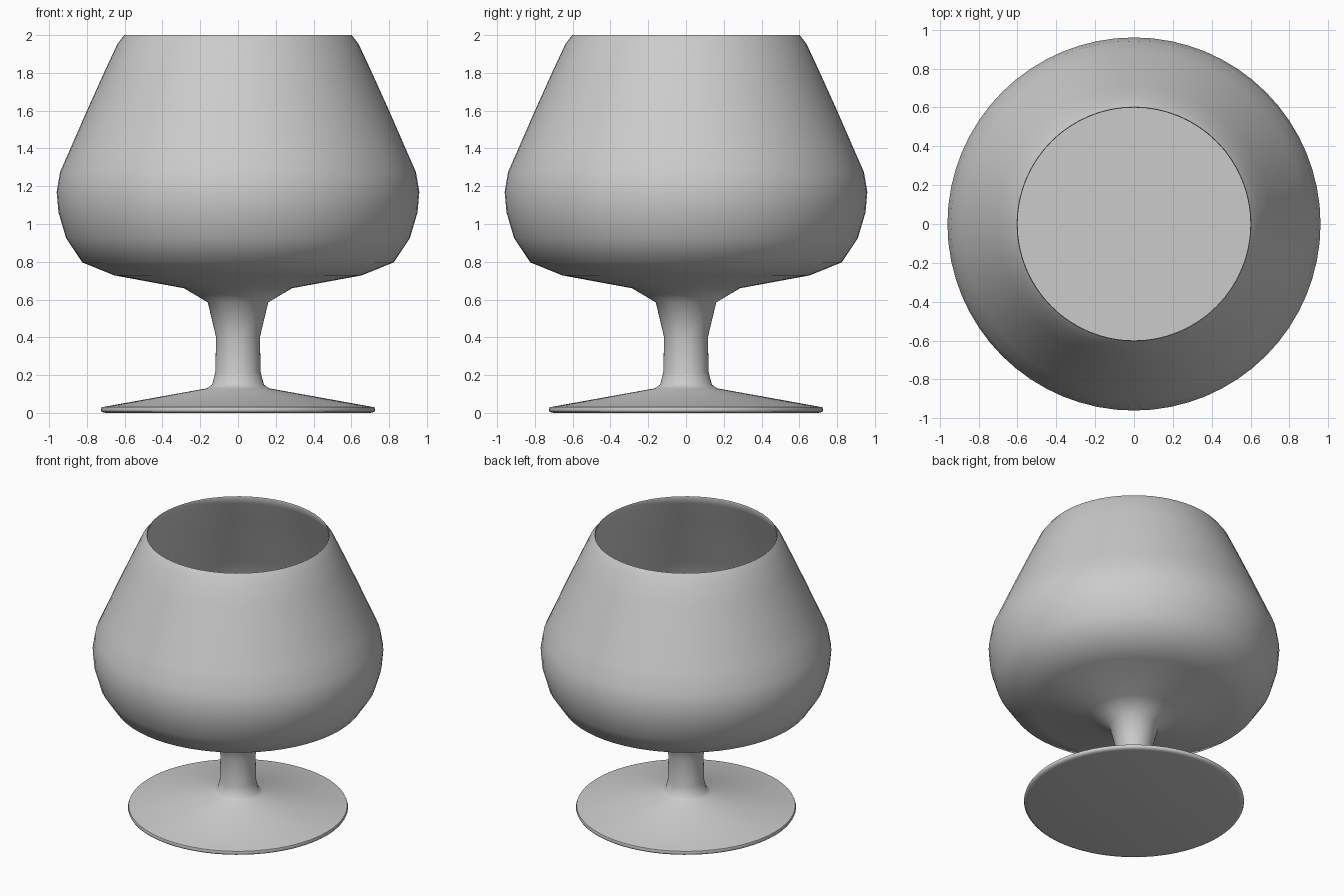
import bpy, bmesh, math

if "Cube" in bpy.data.objects:
    bpy.data.objects.remove(bpy.data.objects["Cube"])

SEGMENTS = 64


def lathe(name, profile, angle=60):
    """Revolve an (r, z) profile around the z axis; r = 0 closes it with a pole."""
    bm = bmesh.new()
    verts = [bm.verts.new((r, 0, z)) for r, z in profile]
    edges = [bm.edges.new(pair) for pair in zip(verts, verts[1:])]
    bmesh.ops.spin(bm, geom=verts + edges, cent=(0, 0, 0), axis=(0, 0, 1),
                   angle=2 * math.pi, steps=SEGMENTS, use_duplicate=False)
    bmesh.ops.remove_doubles(bm, verts=bm.verts, dist=1e-4)
    bmesh.ops.recalc_face_normals(bm, faces=bm.faces)
    mesh = bpy.data.meshes.new(name)
    bm.to_mesh(mesh)
    bm.free()
    obj = bpy.data.objects.new(name, mesh)
    bpy.context.collection.objects.link(obj)
    bpy.ops.object.select_all(action='DESELECT')
    obj.select_set(True)
    bpy.context.view_layer.objects.active = obj
    bpy.ops.object.shade_smooth_by_angle(angle=math.radians(angle))
    return obj


# Foot, stem and outer bowl, from the underside up to the rim
outer = [(0, 0), (0.70, 0), (0.722, 0.005), (0.727, 0.015), (0.722, 0.03),
         (0.165, 0.13), (0.137, 0.15), (0.12, 0.215), (0.116, 0.40),
         (0.16, 0.585), (0.286, 0.66), (0.655, 0.728), (0.825, 0.797),
         (0.91, 0.925), (0.95, 1.06), (0.96, 1.17), (0.942, 1.275),
         (0.885, 1.405), (0.80, 1.60), (0.705, 1.81), (0.64, 1.95),
         (0.61, 1.99), (0.602, 2.0)]
# Thin inner wall of the bowl, from the rim down to its floor
inner = [(0.599, 1.99), (0.62, 1.94), (0.685, 1.80), (0.78, 1.59),
         (0.865, 1.395), (0.92, 1.27), (0.938, 1.17), (0.928, 1.065),
         (0.89, 0.94), (0.81, 0.82), (0.65, 0.755), (0, 0.755)]
lathe("glass", outer + inner)

# Flat drink surface hidden low in the bowl
lathe("drink", [(0, 0.94), (0.888, 0.94)])
